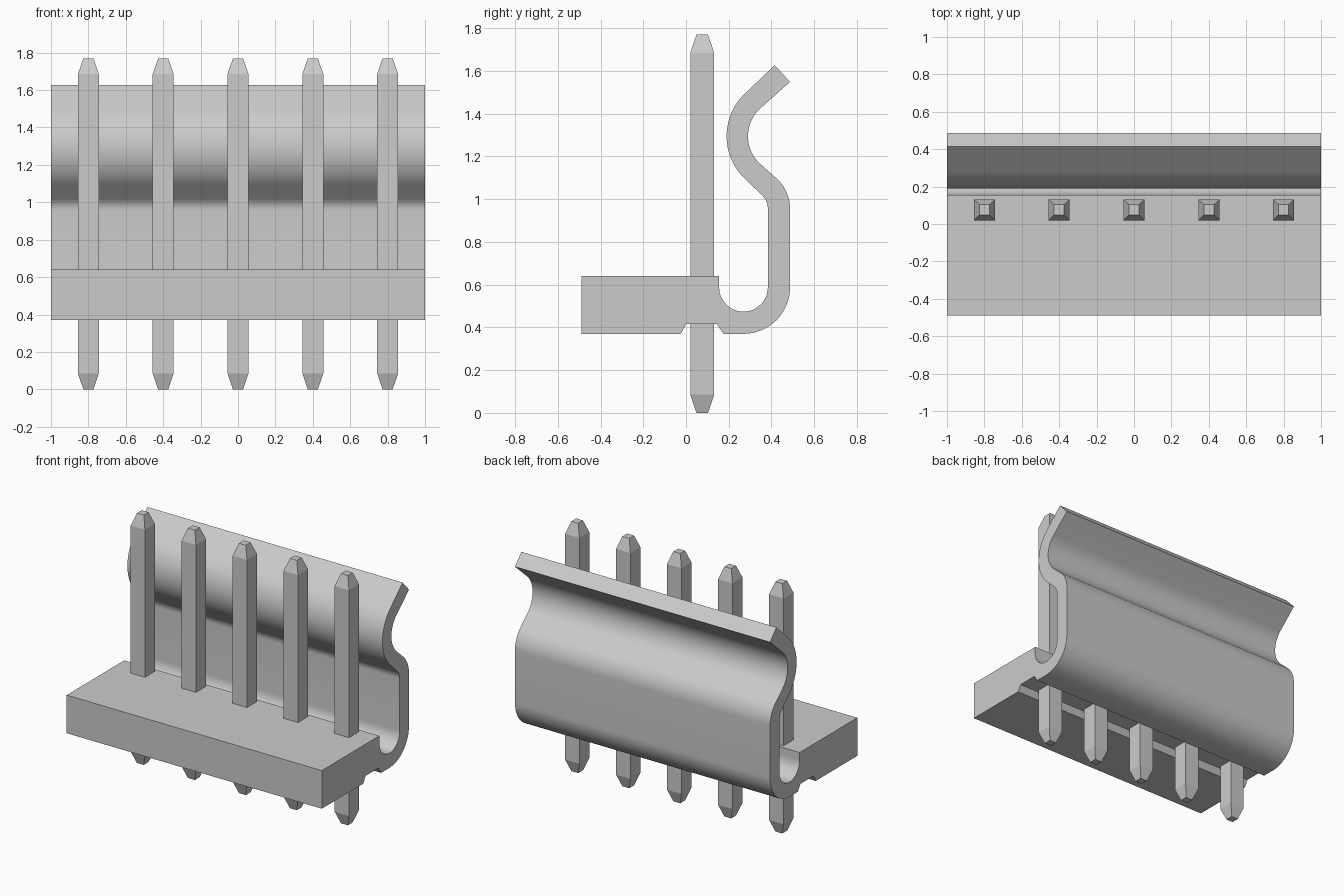
import bpy
import bmesh
from math import cos, sin, radians

cube = bpy.data.objects.get("Cube")
if cube:
    bpy.data.objects.remove(cube, do_unlink=True)

grey = bpy.data.materials.new("light grey")
grey.use_nodes = True
COLOUR = (0.6, 0.6, 0.6, 1)
grey.diffuse_color = COLOUR
grey.node_tree.nodes["Principled BSDF"].inputs["Base Color"].default_value = COLOUR


def finish(bm, name, smooth=False):
    bmesh.ops.recalc_face_normals(bm, faces=bm.faces)
    mesh = bpy.data.meshes.new(name)
    bm.to_mesh(mesh)
    bm.free()
    mesh.materials.append(grey)
    obj = bpy.data.objects.new(name, mesh)
    bpy.context.collection.objects.link(obj)
    if smooth:
        bpy.ops.object.select_all(action='DESELECT')
        obj.select_set(True)
        bpy.context.view_layer.objects.active = obj
        bpy.ops.object.shade_smooth_by_angle(angle=radians(30))
    return obj


def arc(centre, radius, start, end, steps=16):
    angles = [radians(start + (end - start) * i / steps) for i in range(steps + 1)]
    return [(centre[0] + radius * cos(a), centre[1] + radius * sin(a)) for a in angles]


# Housing: block, underside groove and S-shaped latch as one side profile
hook, shoulder, crest = (0.269, 0.588), (0.295, 0.955), (0.465, 1.295)
profile = [(-0.49, 0.64), (-0.49, 0.37), (-0.025, 0.37), (0, 0.415),
           (0.145, 0.415), (0.175, 0.37)]
profile += arc(hook, 0.218, 270, 360)
profile += arc(shoulder, 0.192, 0, 47)
profile += arc(crest, 0.175, 227, 132, 24)
profile += [(0.487, 1.549), (0.415, 1.627)]
profile += arc(crest, 0.275, 132, 227, 24)
profile += arc(shoulder, 0.088, 47, 0)
profile += arc(hook, 0.114, 0, -180, 24)
profile += [(0.155, 0.64)]

bm = bmesh.new()
end_face = bm.faces.new([bm.verts.new((-1, y, z)) for y, z in profile])
extruded = bmesh.ops.extrude_face_region(bm, geom=[end_face], use_keep_orig=True)
bmesh.ops.translate(bm, vec=(2, 0, 0),
                    verts=[v for v in extruded["geom"] if isinstance(v, bmesh.types.BMVert)])
finish(bm, "latch_housing", smooth=True)


# Pins: square posts with tapered tips
def pin(name, x, y=0.076):
    bm = bmesh.new()
    rings = []
    for z, h in ((0, 0.027), (0.085, 0.056), (1.685, 0.056), (1.77, 0.027)):
        rings.append([bm.verts.new((x + sx * h, y + sy * h, z))
                      for sx, sy in ((-1, -1), (1, -1), (1, 1), (-1, 1))])
    for low, high in zip(rings, rings[1:]):
        for i in range(4):
            j = (i + 1) % 4
            bm.faces.new((low[i], low[j], high[j], high[i]))
    bm.faces.new(rings[0])
    bm.faces.new(rings[-1])
    finish(bm, name)


for n in range(5):
    pin(f"pin_{n + 1}", (n - 2) * 0.4)
